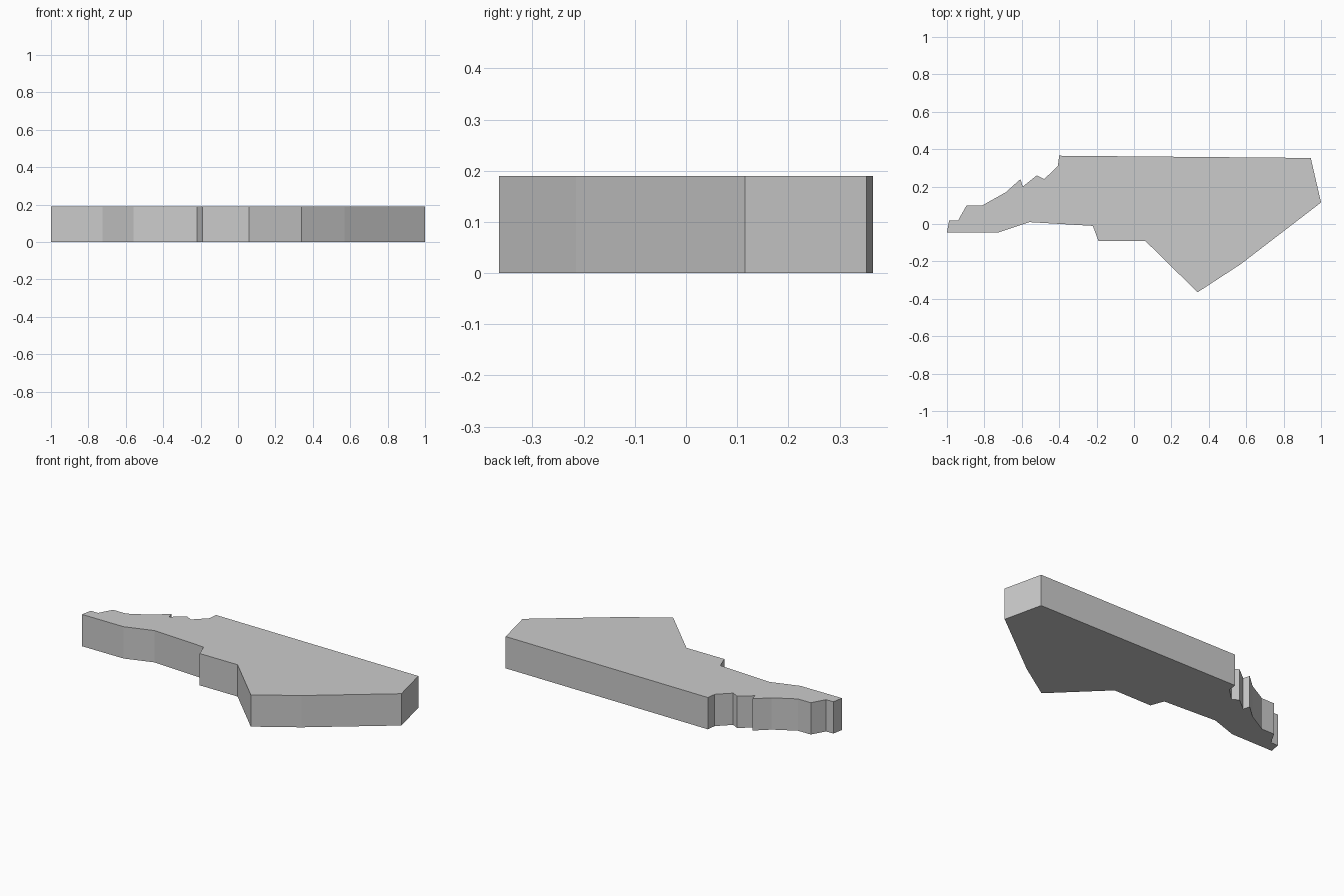
import bpy
import bmesh

cube = bpy.data.objects.get("Cube")
if cube:
    bpy.data.objects.remove(cube, do_unlink=True)

HEIGHT = 0.19

# Outline, counter-clockwise from the narrow tip
front_edge = [(-1, -0.045), (-0.725, -0.045), (-0.56, 0.01), (-0.22, -0.01),
              (-0.19, -0.09), (0.06, -0.09), (0.34, -0.365), (0.57, -0.215),
              (1, 0.115)]
back_edge = [(0.945, 0.353), (-0.4, 0.365), (-0.407, 0.31)]
notched_edge = [(-0.48, 0.24), (-0.52, 0.26), (-0.595, 0.2), (-0.607, 0.24),
                (-0.685, 0.17), (-0.81, 0.1), (-0.895, 0.1), (-0.94, 0.02),
                (-0.988, 0.02)]

# Plain grey surface
grey = bpy.data.materials.new("light_grey")
grey.use_nodes = True
colour = (0.6, 0.6, 0.6, 1)
grey.diffuse_color = colour
grey.node_tree.nodes["Principled BSDF"].inputs["Base Color"].default_value = colour

# Slab: outline face extruded straight up
bm = bmesh.new()
base = bm.faces.new([bm.verts.new((x, y, 0))
                     for x, y in front_edge + back_edge + notched_edge])
top = bmesh.ops.extrude_face_region(bm, geom=[base], use_keep_orig=True)["geom"]
bmesh.ops.translate(bm, vec=(0, 0, HEIGHT),
                    verts=[v for v in top if isinstance(v, bmesh.types.BMVert)])
bmesh.ops.recalc_face_normals(bm, faces=bm.faces)
mesh = bpy.data.meshes.new("region_slab")
bm.to_mesh(mesh)
bm.free()
mesh.materials.append(grey)
bpy.context.collection.objects.link(bpy.data.objects.new("region_slab", mesh))
